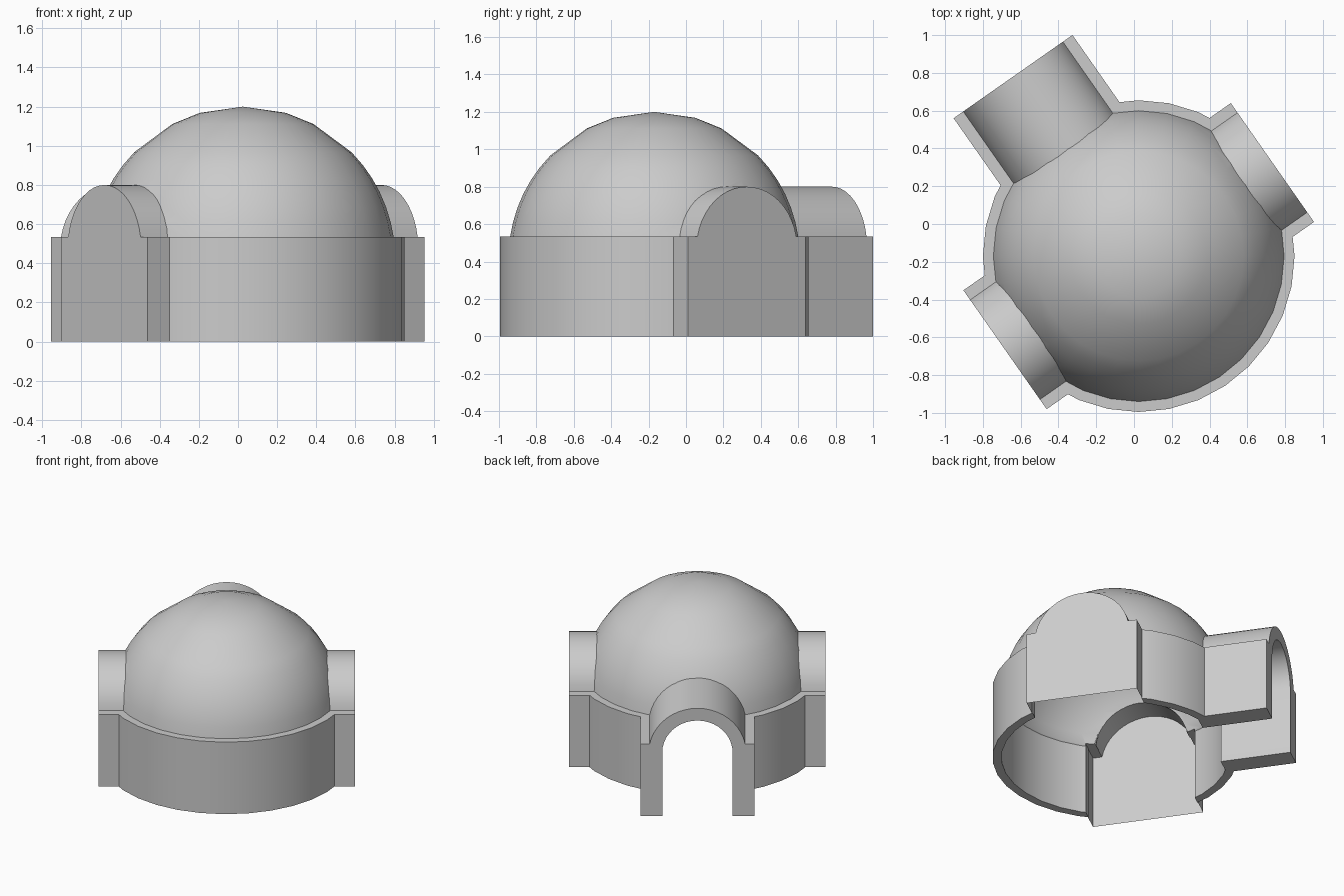
import bpy, bmesh
from math import sin, cos, radians, sqrt, asin, pi
from mathutils import Matrix, Vector

if "Cube" in bpy.data.objects:
    bpy.data.objects.remove(bpy.data.objects["Cube"])

CENTRE = Vector((0.025, -0.17, 0))
WALL_R, LEDGE_R, LEDGE_Z = 0.825, 0.77, 0.535
BALL_R, BALL_Z = 0.778, 0.422
ARM_HALF, VAULT_R, VAULT_Z = 0.384, 0.328, 0.472

grey = bpy.data.materials.new("plain_grey")
grey.use_nodes = True
grey.diffuse_color = (0.6, 0.6, 0.6, 1)
grey.node_tree.nodes["Principled BSDF"].inputs["Base Color"].default_value = (0.6, 0.6, 0.6, 1)


def make(name, bm, angle=0):
    """Turn a bmesh into an object placed round the hall centre."""
    mesh = bpy.data.meshes.new(name)
    bm.to_mesh(mesh)
    bm.free()
    mesh.materials.append(grey)
    ob = bpy.data.objects.new(name, mesh)
    ob.matrix_world = Matrix.Translation(CENTRE) @ Matrix.Rotation(radians(angle), 4, 'Z')
    bpy.context.collection.objects.link(ob)
    return ob


def smooth(ob):
    bpy.ops.object.select_all(action='DESELECT')
    ob.select_set(True)
    bpy.context.view_layer.objects.active = ob
    bpy.ops.object.shade_smooth_by_angle(angle=radians(32))


def lathe(profile, steps=32):
    bm = bmesh.new()
    verts = [bm.verts.new((r, 0, z)) for r, z in profile]
    edges = [bm.edges.new(pair) for pair in zip(verts, verts[1:])]
    bmesh.ops.spin(bm, geom=verts + edges, cent=(0, 0, 0), axis=(0, 0, 1),
                   angle=2 * pi, steps=steps, use_merge=True)
    bmesh.ops.remove_doubles(bm, verts=bm.verts, dist=0.0005)
    bmesh.ops.recalc_face_normals(bm, faces=bm.faces)
    return bm


def arch(radius, z, start, steps=20):
    """Arc points from the right springing over to the left."""
    angles = [start + (pi - 2 * start) * i / steps for i in range(steps + 1)]
    return [(radius * cos(a), z + radius * sin(a)) for a in angles]


def outer_profile(inset=0.0, base=0.0):
    """Shouldered wall with a barrel vault on top."""
    half, top, r = ARM_HALF - inset, LEDGE_Z - inset, VAULT_R - inset
    arc = arch(r, VAULT_Z, asin((top - VAULT_Z) / r))
    return [(half, base), (half, top)] + arc + [(-half, top), (-half, base)]


def opening_profile(base=0.0):
    return [(0.235, base)] + arch(0.237, VAULT_Z, 0) + [(-0.235, base)]


def extrude(profile, near, far, closed=True):
    """Run a profile outwards along x; open shells keep only the far end."""
    bm = bmesh.new()
    a, b = ([bm.verts.new((x, u, z)) for u, z in profile] for x in (near, far))
    n = len(profile)
    for i in range(n if closed else n - 1):
        j = (i + 1) % n
        bm.faces.new((a[i], a[j], b[j], b[i]))
    bm.faces.new(b)
    if closed:
        bm.faces.new(a[::-1])
    bmesh.ops.recalc_face_normals(bm, faces=bm.faces)
    return bm


# Round wall, ledge and dome as one hollow body
tilts = [81.65, 76, 70, 64, 58, 52, 45.5, 27.6, 16.4, 0]
dome = [(BALL_R * sin(radians(t)), BALL_Z + BALL_R * cos(radians(t))) for t in tilts]
lining = [(r * 0.985, z - 0.012) for r, z in reversed(dome)]
profile = [(0.765, 0), (WALL_R, 0), (WALL_R, LEDGE_Z)] + dome + lining
hall = make("domed_hall", lathe(profile + [(0.765, LEDGE_Z - 0.02), (0.765, 0)]))

# Doorways through the wall into each arm
for angle, shape in ((35, outer_profile(0.004, -0.1)), (215, outer_profile(0.004, -0.1)),
                     (125, opening_profile(-0.1))):
    cutter = make("doorway_cutter", extrude(shape, 0.3, 1.3), angle)
    cutter.hide_render = True
    mod = hall.modifiers.new("doorway", 'BOOLEAN')
    mod.operation, mod.solver, mod.object = 'DIFFERENCE', 'EXACT', cutter
    bpy.context.view_layer.update()
    cut = bpy.data.meshes.new_from_object(
        hall.evaluated_get(bpy.context.evaluated_depsgraph_get()))
    hall.modifiers.clear()
    hall.data = cut
    bpy.data.objects.remove(cutter)
smooth(hall)

# Two shallow side niches, closed at the far end
for name, angle in (("left_niche", 35), ("right_niche", 215)):
    smooth(make(name, extrude(outer_profile(), 0.675, 0.864, closed=False), angle))

# Entrance tunnel: thick walls and vault with an arched opening
ring = outer_profile() + opening_profile()[::-1]
smooth(make("entrance_tunnel", extrude(ring, 0.675, 1.16), 125))
